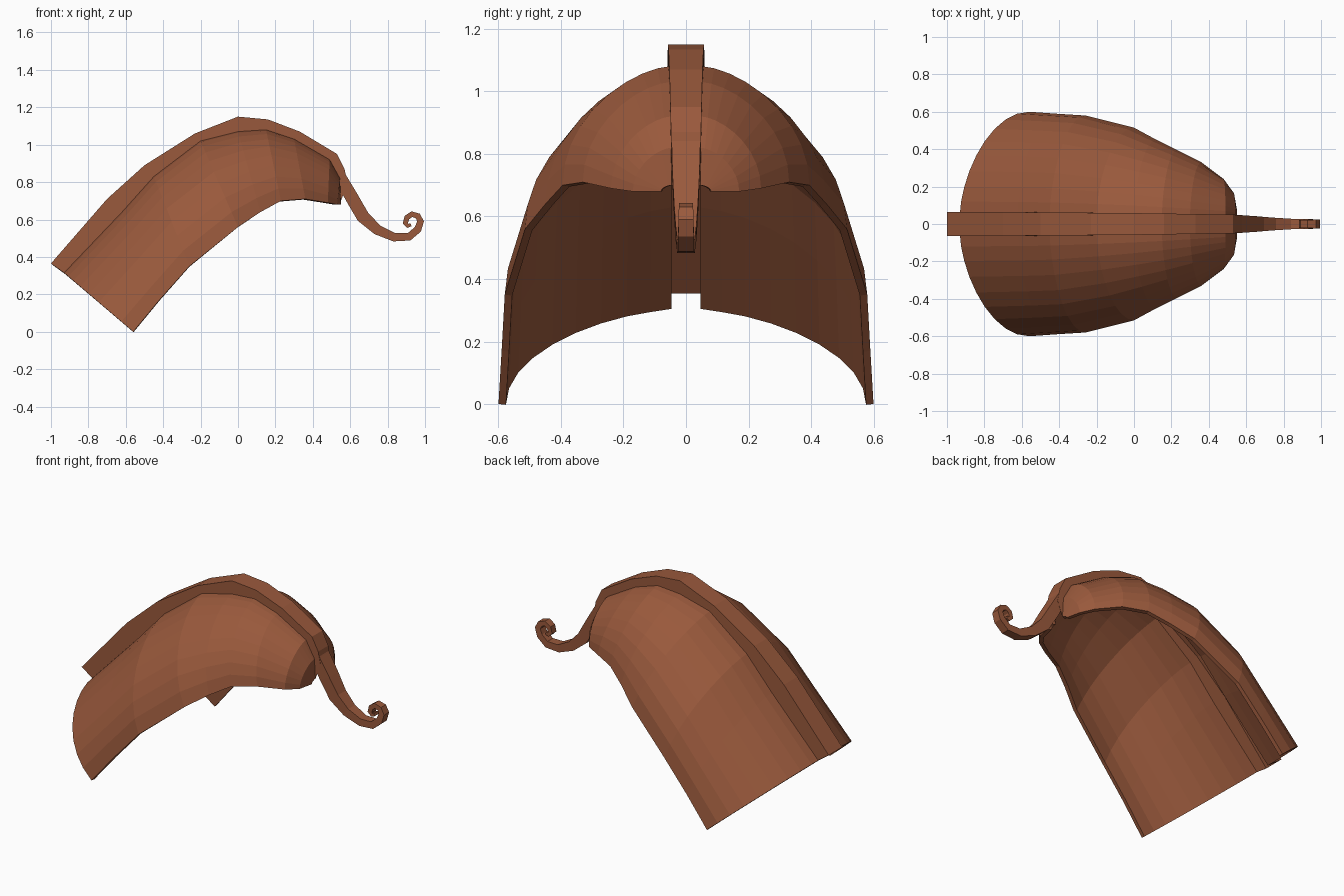
import bpy, bmesh
from math import sin, cos, pi
from mathutils import Vector

if "Cube" in bpy.data.objects:
    bpy.data.objects.remove(bpy.data.objects["Cube"])

mat = bpy.data.materials.new("terracotta")
mat.diffuse_color = (0.32, 0.10, 0.045, 1)
mat.use_nodes = True
mat.node_tree.nodes["Principled BSDF"].inputs["Base Color"].default_value = mat.diffuse_color


def loft(name, rings, closed):
    """Skin a list of equal-length point rings; cap the ends when closed."""
    bm = bmesh.new()
    rows = [[bm.verts.new(p) for p in ring] for ring in rings]
    n = len(rows[0])
    for a, b in zip(rows, rows[1:]):
        for j in range(n if closed else n - 1):
            k = (j + 1) % n
            bm.faces.new((a[j], b[j], b[k], a[k]))
    if closed:
        bm.faces.new(rows[0])
        bm.faces.new(rows[-1])
        bmesh.ops.recalc_face_normals(bm, faces=bm.faces)
    me = bpy.data.meshes.new(name)
    bm.to_mesh(me)
    bm.free()
    me.materials.append(mat)
    ob = bpy.data.objects.new(name, me)
    bpy.context.collection.objects.link(ob)
    return ob


# Shell sections: ridge top (x,z), crest (x,z), rim (x,z), half width, ridge half width
sections = [
    ((-1.0, .365), (-.93, .315), (-.56, .00), .60, .065),
    ((-.70, .71), (-.62, .64), (-.42, .17), .59, .064),
    ((-.50, .89), (-.45, .83), (-.26, .35), .58, .062),
    ((-.23, 1.06), (-.20, 1.02), (.00, .56), .515, .06),
    ((.00, 1.15), (.00, 1.07), (.12, .64), .45, .058),
    ((.16, 1.135), (.15, 1.08), (.23, .70), .395, .056),
    ((.33, 1.07), (.30, 1.03), (.36, .71), .33, .053),
    ((.53, .95), (.49, .92), (.48, .69), .24, .05),
    ((.57, .87), (.545, .82), (.53, .68), .17, .048),
    ((.585, .79), (.55, .70), (.55, .68), .08, .046),
]
STEPS = 9


def shell_ring(ridge, crest, rim, width, h):
    half = [(ridge[0], h, ridge[1])]
    for i in range(STEPS + 1):
        a = i / STEPS * pi / 2
        t = cos(a)
        half.append((rim[0] + (crest[0] - rim[0]) * t,
                     h + (width - h) * sin(a) ** 1.3,
                     rim[1] + (crest[1] - rim[1]) * t))
    return [(x, -y, z) for x, y, z in reversed(half)] + half


# Domed shell with a raised hollow ridge
shell = loft("ridged_shell", [shell_ring(*s) for s in sections], False)
sol = shell.modifiers.new("thickness", "SOLIDIFY")
sol.thickness = 0.024
sol.offset = -1

# Curled tail: x, z, thickness, half width
path = [
    (.50, .915, .06, .045), (.55, .82, .065, .046), (.61, .715, .07, .043),
    (.668, .615, .07, .038), (.745, .545, .055, .033), (.835, .505, .045, .028),
    (.915, .508, .042, .026), (.962, .548, .04, .025), (.976, .59, .036, .024),
    (.962, .618, .033, .023), (.930, .629, .03, .022), (.903, .61, .03, .021),
    (.895, .58, .028, .02), (.908, .566, .022, .02), (.925, .572, .016, .02),
]
pts = [Vector((p[0], 0, p[1])) for p in path]
rings = []
for i, (x, z, th, w) in enumerate(path):
    d = (pts[min(i + 1, len(pts) - 1)] - pts[max(i - 1, 0)]).normalized()
    n = Vector((-d.z, 0, d.x)) * th / 2
    y = Vector((0, w, 0))
    rings.append([pts[i] + n + y, pts[i] + n - y, pts[i] - n - y, pts[i] - n + y])
loft("curled_tail", rings, True)
